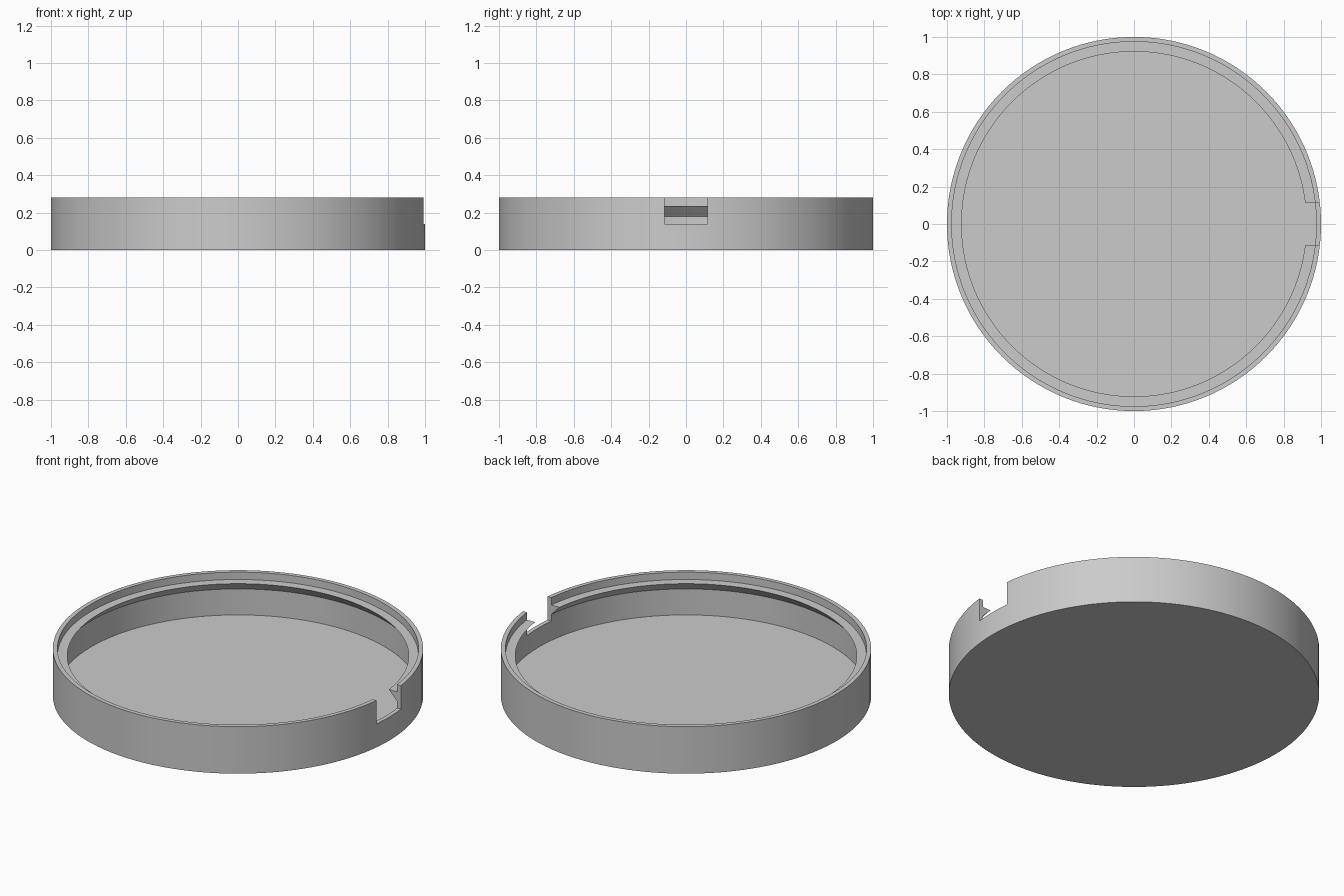
import bpy
import bmesh
import math
from mathutils import Matrix, Vector

SEGMENTS = 128
HEIGHT = 0.28

if "Cube" in bpy.data.objects:
    bpy.data.objects.remove(bpy.data.objects["Cube"], do_unlink=True)


def make_material(name, color):
    mat = bpy.data.materials.new(name)
    mat.use_nodes = True
    mat.diffuse_color = color
    mat.node_tree.nodes["Principled BSDF"].inputs["Base Color"].default_value = color
    return mat


def make_object(name, bm, mat):
    bmesh.ops.recalc_face_normals(bm, faces=bm.faces)
    mesh = bpy.data.meshes.new(name)
    bm.to_mesh(mesh)
    bm.free()
    mesh.materials.append(mat)
    obj = bpy.data.objects.new(name, mesh)
    bpy.context.collection.objects.link(obj)
    return obj


def lathe(name, profile, mat):
    bm = bmesh.new()
    verts = [bm.verts.new((r, 0, z)) for r, z in profile]
    edges = [bm.edges.new(pair) for pair in zip(verts, verts[1:])]
    bmesh.ops.spin(bm, geom=verts + edges, cent=(0, 0, 0), axis=(0, 0, 1),
                   angle=math.tau, steps=SEGMENTS)
    bmesh.ops.remove_doubles(bm, verts=bm.verts, dist=0.0001)
    return make_object(name, bm, mat)


def box(name, low, high, mat):
    low, high = Vector(low), Vector(high)
    bm = bmesh.new()
    matrix = Matrix.Translation((low + high) / 2) @ Matrix.Diagonal((*(high - low), 1))
    bmesh.ops.create_cube(bm, size=1, matrix=matrix)
    return make_object(name, bm, mat)


grey = make_material("plain grey", (0.6, 0.6, 0.6, 1))

# Shallow dish: floor, thin wall, and an inner ledge with a sloped underside
profile = [
    (0, 0), (1, 0), (1, HEIGHT), (0.975, HEIGHT),
    (0.975, 0.236), (0.922, 0.236), (0.975, 0.18),
    (0.975, 0.025), (0, 0.025),
]
dish = lathe("round_dish", profile, grey)

# Notch through the wall and ledge on the left side
cutter = box("notch_cutter", (0.85, -0.115, 0.14), (1.1, 0.115, 0.4), grey)
cutter.hide_render = True
notch = dish.modifiers.new("notch", "BOOLEAN")
notch.operation = "DIFFERENCE"
notch.solver = "EXACT"
notch.object = cutter

bpy.ops.object.select_all(action="DESELECT")
dish.select_set(True)
bpy.context.view_layer.objects.active = dish
bpy.ops.object.modifier_apply(modifier=notch.name)
bpy.data.objects.remove(cutter, do_unlink=True)

bpy.ops.object.shade_smooth_by_angle(angle=math.radians(30))
